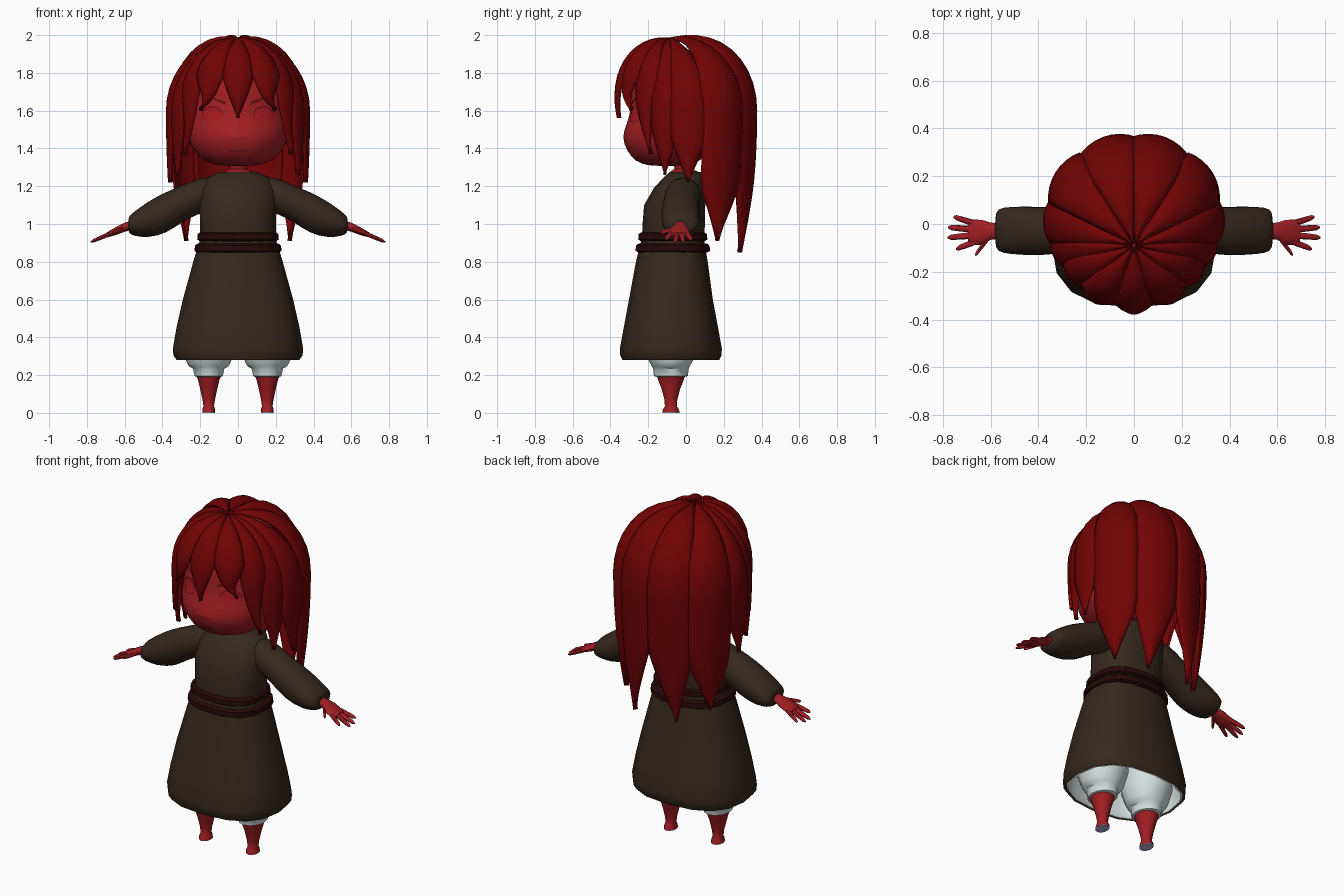
import bpy, bmesh, math
from mathutils import Vector
from mathutils.bvhtree import BVHTree

cube = bpy.data.objects.get("Cube")
if cube:
    bpy.data.objects.remove(cube, do_unlink=True)


def material(name, rgb):
    m = bpy.data.materials.new(name)
    m.use_nodes = True
    m.diffuse_color = (*rgb, 1)
    bsdf = m.node_tree.nodes["Principled BSDF"]
    bsdf.inputs["Base Color"].default_value = (*rgb, 1)
    bsdf.inputs["Roughness"].default_value = 0.8
    return m


SKIN = material("red skin", (0.36, 0.013, 0.017))
HAIR = material("dark red hair", (0.165, 0.001, 0.0014))
CLOTH = material("brown cloth", (0.036, 0.021, 0.0125))
BELT = material("maroon belt", (0.02, 0.0022, 0.003))
LINEN = material("white linen", (0.66, 0.75, 0.74))
SOLE = material("lilac sole", (0.5, 0.45, 0.7))
LINE = material("face line red", (0.13, 0.004, 0.006))
EYE = material("eye red", (0.38, 0.01, 0.016))
parts = []


def finish(name, bm, mat):
    bmesh.ops.recalc_face_normals(bm, faces=bm.faces)
    mesh = bpy.data.meshes.new(name)
    bm.to_mesh(mesh)
    bm.free()
    mesh.materials.append(mat)
    ob = bpy.data.objects.new(name, mesh)
    bpy.context.collection.objects.link(ob)
    parts.append(ob)
    return ob


def grid_faces(bm, rows, closed):
    for a, b in zip(rows, rows[1:]):
        n = len(a)
        for i in range(n if closed else n - 1):
            j = (i + 1) % n
            bm.faces.new((a[i], a[j], b[j], b[i]))


def tube(name, mat, rings, axis="z", n=16, cap=True, power=1.0):
    """Loft rings (x, y, z, radius, radius) along an axis; power under 1 squares them."""
    bm = bmesh.new()
    rows = []
    for x, y, z, a, b in rings:
        row = []
        for i in range(n):
            t = 2 * math.pi * i / n
            c, s = [math.copysign(abs(v) ** power, v) for v in (math.cos(t), math.sin(t))]
            c, s = a * c, b * s
            row.append(bm.verts.new((x + c, y + s, z) if axis == "z" else (x, y + c, z + s)))
        rows.append(row)
    grid_faces(bm, rows, True)
    if cap:
        bm.faces.new(rows[0])
        bm.faces.new(rows[-1])
    return finish(name, bm, mat)


def rounded(ob):
    ob.modifiers.new("rounding", "SUBSURF").levels = 1
    ob.modifiers["rounding"].render_levels = 1


# Head: rings of height, half width, front and back
head_rings = [(1.305, .09, -.19, 0), (1.33, .18, -.275, .07), (1.39, .24, -.315, .15),
              (1.46, .27, -.345, .2), (1.53, .28, -.315, .23), (1.62, .28, -.29, .26),
              (1.73, .27, -.3, .27), (1.85, .2, -.24, .21), (1.93, .07, -.13, .08)]
head = tube("head", SKIN, [(0, (f + b) / 2, z, w, (b - f) / 2) for z, w, f, b in head_rings], n=24)
rounded(head)
tube("neck", SKIN, [(0, -.01, 1.2, .08, .075), (0, -.01, 1.276, .08, .075), (0, -.015, 1.292, .045, .045),
                    (0, -.03, 1.36, .04, .045)])

bpy.context.view_layer.update()
face_tree = BVHTree.FromObject(head, bpy.context.evaluated_depsgraph_get())


def face_mark(name, mat, points, lift):
    """Lay a thin strip of (x, z, half height) onto the front of the head."""
    bm = bmesh.new()
    rows = []
    for x, z, h in points:
        row = []
        for k in (-1, -.5, 0, .5, 1):
            p = Vector((x, -1, z + h * k))
            hit = face_tree.ray_cast(p, Vector((0, 1, 0)))[0]
            row.append(bm.verts.new((x, (hit.y if hit else -.28) - lift, p.z)))
        rows.append(row)
    grid_faces(bm, rows, False)
    ob = finish(name, bm, mat)
    if sum(f.normal.y for f in ob.data.polygons) > 0:
        ob.data.flip_normals()


def oval(cx, cz, w, h):
    angles = [math.pi * (i + .15) / 10.3 for i in range(11)]
    return [(cx - w * math.cos(a), cz, h * math.sin(a)) for a in angles]


for side, label in ((1, "left"), (-1, "right")):
    face_mark(f"{label}_eye_rim", LINE, oval(.135 * side, 1.582, .054, .041), .003)
    face_mark(f"{label}_eye", EYE, oval(.135 * side, 1.579, .05, .038), .006)
    face_mark(f"{label}_eyebrow", LINE,
              [(side * (.065 + .02 * i), 1.638 + .008 * i, .008 - .001 * i) for i in range(6)], .004)
face_mark("mouth", LINE, [(-.045 + .018 * i, 1.387, .003) for i in range(6)], .003)

# Hair: overlapping puffy locks fanned out from the crown
CROWN_Y = -.09


def reach(ang):
    """Distance from the crown to the oval outline of the hair."""
    dx, dy = math.sin(ang), math.cos(ang)
    rx, ry = .35, .357
    a = (dx / rx) ** 2 + (dy / ry) ** 2
    b = CROWN_Y * dy / ry ** 2
    c = (CROWN_Y / ry) ** 2 - 1
    return (-b + math.sqrt(b * b - a * c)) / a


def lock(name, angle, half, tip, taper, brow=1.6, bump=.05, pull=.08, size=1.0, lean=0):
    bm = bmesh.new()
    rows = []
    dome, drop, cols = 10, 8, 8
    for i in range(dome + drop + 1):
        phi = math.radians(1 + 89 * min(i / dome, 1))
        d = max(0, (i - dome) / drop)
        z = brow + (1.965 - brow) * math.cos(phi) + bump * math.sin(2 * phi) - (brow - tip) * d
        w = half * max(.02, min(1, (z - tip) / (taper - tip))) ** .9
        row = []
        for k in range(cols + 1):
            j = 2 * k / cols - 1
            ang = math.radians(angle + j * w + lean * d * d)
            puff = .022 * (1 - j * j)
            r = (reach(ang) * size * (1 - pull * d * d) + puff) * math.sin(phi)
            row.append(bm.verts.new((r * math.sin(ang), CROWN_Y + r * math.cos(ang),
                                     z + puff * math.cos(phi))))
        rows.append(row)
    grid_faces(bm, rows, False)
    ob = finish(name, bm, HAIR)
    # Keep the outside facing away from the head before thickening inwards
    if sum(f.normal.dot(f.center - Vector((0, 0, 1.5))) for f in ob.data.polygons) < 0:
        ob.data.flip_normals()
    thick = ob.modifiers.new("thickness", "SOLIDIFY")
    thick.thickness = .012
    thick.offset = -1


for side, label in ((1, "left"), (-1, "right")):
    lock(f"{label}_back_lock", 16 * side, 17, .85, 1.25, bump=.055, pull=.13, size=1.02, lean=4 * side)
    lock(f"{label}_rear_side_lock", 47 * side, 17, .91, 1.2, bump=.04, pull=.14, size=1.05)
    lock(f"{label}_side_lock", 74 * side, 15, 1.22, 1.46, bump=.005, pull=.03, size=1.03)
    lock(f"{label}_ear_lock", 94 * side, 14, 1.26, 1.5, bump=0, pull=.06, size=.98)
    lock(f"{label}_temple_lock", 117 * side, 16, 1.37, 1.74, brow=1.66, bump=.01, pull=.03,
         size=.95, lean=-8 * side)
    lock(f"{label}_fringe", 145 * side, 19, 1.605, 1.79, brow=1.7, bump=.015, pull=.03, size=.98,
         lean=-10 * side)
lock("middle_fringe", 180, 19, 1.56, 1.78, brow=1.68, bump=.015, pull=.05)

# Tunic
tube("tunic_top", CLOTH, [(0, -.07, .88, .2, .165), (0, -.065, 1, .2, .165), (0, -.06, 1.1, .205, .162),
                          (0, -.03, 1.19, .2, .14), (0, -.005, 1.245, .17, .115),
                          (0, 0, 1.275, .1, .085)], power=.86)
skirt = [(.92, -.07, .2, .165), (.8, -.075, .237, .19), (.6, -.08, .292, .222),
         (.45, -.08, .326, .25), (.34, -.08, .345, .27), (.305, -.08, .342, .268), (.28, -.08, .325, .256)]
tube("tunic_skirt", CLOTH, [(0, y, z, a, b) for z, y, a, b in skirt], cap=False, power=.8)
tube("skirt_lining", LINEN, [(0, y, z + .003, a - .012, b - .012) for z, y, a, b in skirt[2:]],
     cap=False, power=.8)
tube("lining_top", LINEN, [(0, -.08, z, .28, .21) for z in (.6, .605)], power=.8)
for label, z, r in (("upper", .932, 0), ("lower", .872, .014)):
    tube(f"{label}_belt", BELT, [(0, -.07, z + dz, .2 + r + d, .167 + r + d) for dz, d in
                                 ((-.024, 0), (-.014, .016), (.014, .014), (.024, 0))], n=24, power=.82)

# Arms, hands and legs
sleeve = [(.1, -.01, 1.17, .09, .085), (.2, -.015, 1.155, .1, .1), (.3, -.025, 1.105, .1, .1),
          (.38, -.03, 1.06, .106, .116), (.48, -.028, 1.022, .106, .1),
          (.55, -.026, 1.0, .1, .066), (.585, -.026, .995, .086, .046)]
palm = [(.54, -.03, 1.0, .03, .024), (.6, -.03, .983, .036, .024), (.635, -.035, .968, .052, .022),
        (.675, -.035, .95, .054, .017), (.695, -.035, .943, .045, .012)]
fingers = {"index": (.67, -.076, .745, -.105), "middle": (.68, -.048, .78, -.057),
           "ring": (.68, -.022, .778, -.014), "little": (.67, .003, .755, .03),
           "thumb": (.61, -.06, .665, -.13)}
leg = [(.21, .075, .075), (.18, .058, .07), (.13, .046, .05), (.07, .033, .034),
       (.035, .028, .032), (.018, .034, .042), (.004, .034, .046)]
trouser = [(.58, .13, .14), (.36, .14, .15), (.3, .125, .128), (.268, .117, .112),
           (.245, .103, .1), (.235, .083, .094), (.195, .075, .09), (.19, .06, .07)]


def hand_height(x):
    return .945 - .42 * (x - .685)


for side, label in ((1, "left"), (-1, "right")):
    def mirrored(rings):
        return [(side * x, y, z, a, b) for x, y, z, a, b in rings]
    rounded(tube(f"{label}_sleeve", CLOTH, mirrored(sleeve), "x", 12))
    tube(f"{label}_palm", SKIN, mirrored(palm), "x", 12)
    for finger, (x0, y0, x1, y1) in fingers.items():
        rings = []
        for t, r in ((0, .014), (.5, .013), (.85, .011), (1, .004)):
            x = x0 + (x1 - x0) * t
            rings.append((x, y0 + (y1 - y0) * t, hand_height(x), r, r * .9))
        tube(f"{label}_{finger}_finger", SKIN, mirrored(rings), "x", 8)
    tube(f"{label}_leg", SKIN, [(.155 * side, -.08, z, a, b) for z, a, b in leg], n=12)
    tube(f"{label}_sole", SOLE, [(.155 * side, -.08, z, .033, .045) for z in (.004, 0)], n=12)
    tube(f"{label}_trouser", LINEN, [(.155 * side, -.08, z, a, b) for z, a, b in trouser], n=12)

# Smooth shading with crisp edges kept
bpy.ops.object.select_all(action="DESELECT")
for ob in parts:
    ob.select_set(True)
bpy.context.view_layer.objects.active = parts[0]
bpy.ops.object.shade_smooth_by_angle(angle=math.radians(45))
